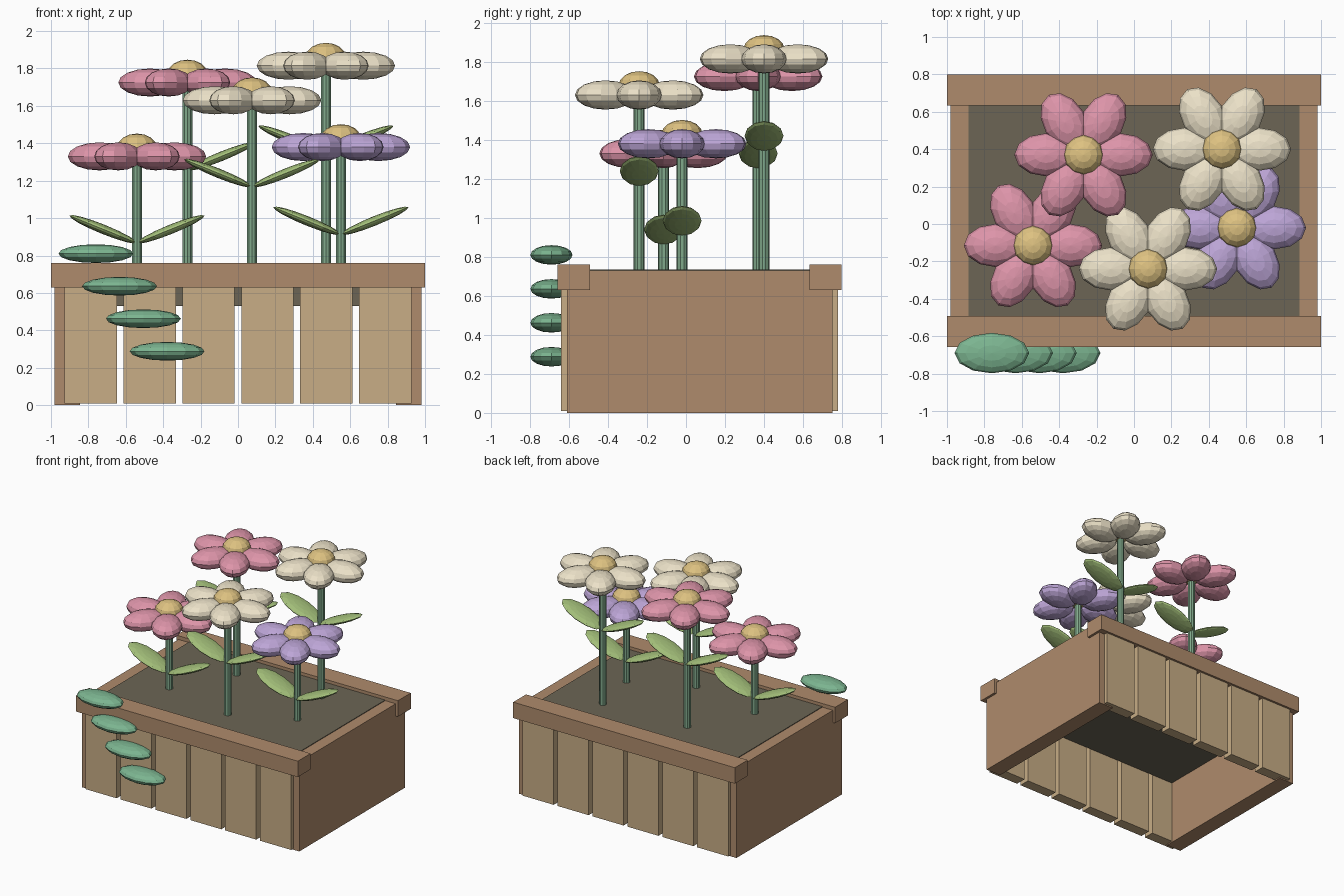
import bpy, math
from mathutils import Matrix

if "Cube" in bpy.data.objects:
    bpy.data.objects.remove(bpy.data.objects["Cube"])

COLORS = {
    "slat_wood": (0.58, 0.42, 0.24), "frame_wood": (0.43, 0.26, 0.15),
    "soil": (0.15, 0.13, 0.09), "pink": (0.73, 0.30, 0.40),
    "cream": (0.84, 0.76, 0.58), "lilac": (0.51, 0.38, 0.68),
    "yellow": (0.73, 0.54, 0.22), "stem_green": (0.22, 0.40, 0.26),
    "leaf_green": (0.38, 0.54, 0.20), "trailing_green": (0.20, 0.46, 0.28),
}
MATS = {}
for key, c in COLORS.items():
    MATS[key] = bpy.data.materials.new(key)
    MATS[key].diffuse_color = (*c, 1)


def finish(name, mat):
    ob = bpy.context.object
    ob.name = name
    ob.data.materials.append(MATS[mat])
    return ob


def box(name, mat, x, y, z):
    """Box from (min, max) ranges."""
    bpy.ops.mesh.primitive_cube_add(size=1)
    ob = finish(name, mat)
    mid = [(a + b) / 2 for a, b in (x, y, z)]
    dim = [b - a for a, b in (x, y, z)]
    ob.data.transform(Matrix.Diagonal((*dim, 1)))
    ob.location = mid
    return ob


def ellipsoid(name, mat, loc, radii, rot=(0, 0, 0)):
    bpy.ops.mesh.primitive_uv_sphere_add(segments=12, ring_count=8, radius=1)
    ob = finish(name, mat)
    ob.data.transform(Matrix.Diagonal((*radii, 1)))
    ob.location, ob.rotation_euler = loc, rot
    return ob


# Planter: end panels, slats, rails, soil
CY = 0.07
for side, s in (("left", -1), ("right", 1)):
    box(f"{side}_end_panel", "frame_wood", sorted((s * 0.845, s * 0.98)),
        (-0.61, 0.75), (0, 0.73))
for side, s in (("front", -1), ("back", 1)):
    for i in range(6):
        x = -0.7875 + i * 0.315
        box(f"{side}_slat_{i + 1}", "slat_wood", (x - 0.14, x + 0.14),
            sorted((CY + s * 0.62, CY + s * 0.71)), (0.01, 0.66))
    box(f"{side}_rail", "frame_wood", (-1, 1),
        sorted((CY + s * 0.563, CY + s * 0.728)), (0.63, 0.76))
box("soil", "soil", (-0.885, 0.885), (CY - 0.62, CY + 0.62), (0.53, 0.735))

# Flowers: x, y, petal height, leaf height, petal colour
FLOWERS = [
    (-0.54, -0.115, 1.33, 0.94, "pink"),
    (-0.27, 0.37, 1.725, 1.33, "pink"),
    (0.075, -0.24, 1.63, 1.24, "cream"),
    (0.47, 0.40, 1.815, 1.42, "cream"),
    (0.55, -0.02, 1.38, 0.985, "lilac"),
]
for n, (x, y, z, leaf_z, mat) in enumerate(FLOWERS, 1):
    bpy.ops.mesh.primitive_cylinder_add(vertices=10, radius=0.028, depth=z - 0.65,
                                        location=(x, y, (z + 0.65) / 2))
    finish(f"stem_{n}", "stem_green")
    for k in range(6):
        a = k * math.pi / 3
        ellipsoid(f"flower_{n}_petal_{k + 1}", mat,
                  (x + 0.2 * math.cos(a), y + 0.2 * math.sin(a), z),
                  (0.17, 0.115, 0.075), (0, 0, a))
    ellipsoid(f"flower_{n}_centre", "yellow", (x, y, z + 0.05), (0.105, 0.105, 0.072))
    for side, s in (("left", -1), ("right", 1)):
        ellipsoid(f"flower_{n}_{side}_leaf", "leaf_green", (x + s * 0.18, y, leaf_z),
                  (0.195, 0.1, 0.025), (0, -s * math.radians(22), 0))

# Trailing leaves down the front
for i in range(4):
    ellipsoid(f"trailing_leaf_{i + 1}", "trailing_green",
              (-0.76 + i * 0.127, -0.69, 0.81 - i * 0.174), (0.2, 0.108, 0.05))

for m in bpy.data.materials:
    if m.users and not m.is_grease_pencil:
        m.use_nodes = True
        m.node_tree.nodes["Principled BSDF"].inputs["Base Color"].default_value = m.diffuse_color
